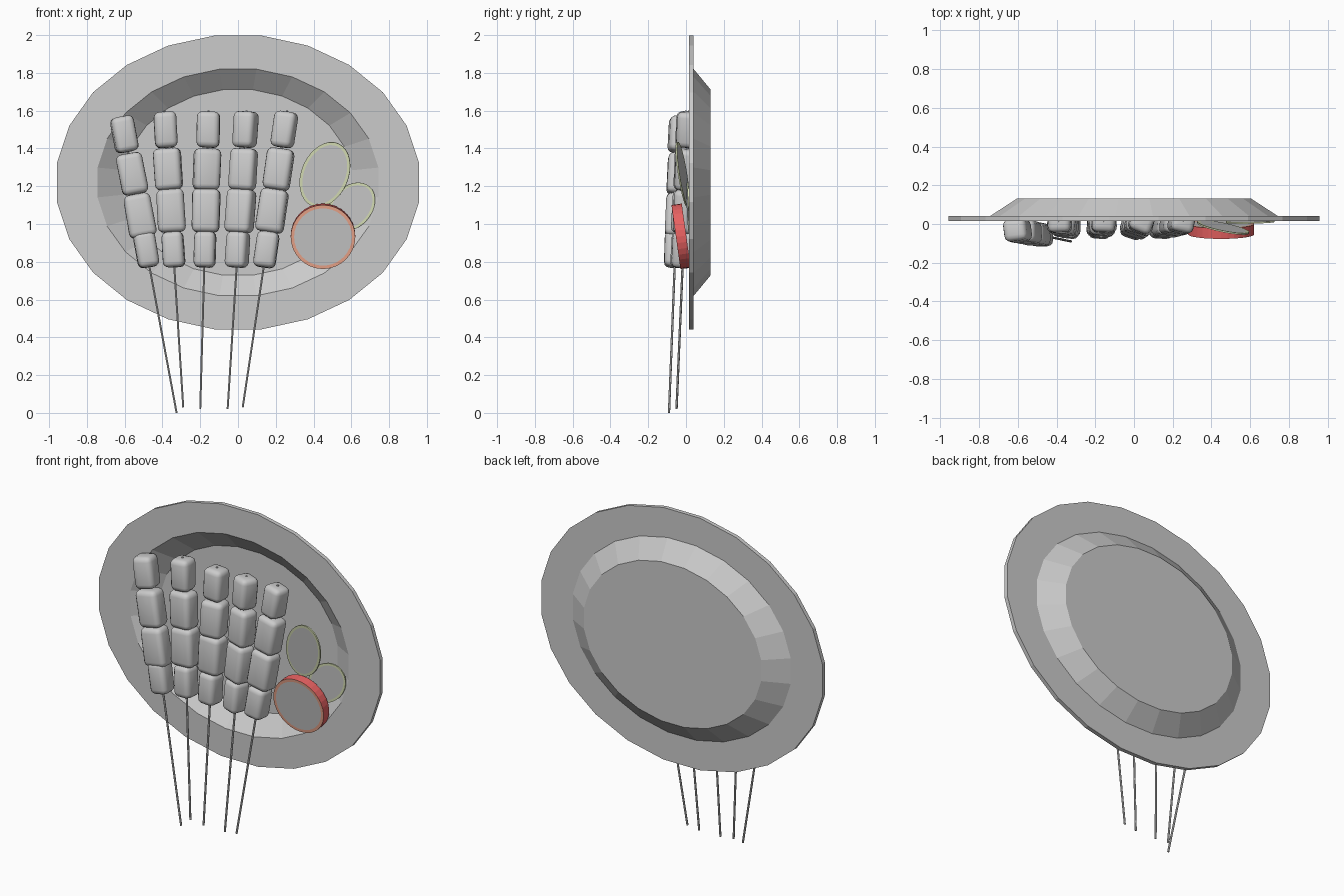
import bpy, bmesh, math, random
from mathutils import Vector, Matrix, Quaternion

if "Cube" in bpy.data.objects:
    bpy.data.objects.remove(bpy.data.objects["Cube"])

random.seed(4)


def material(name, rgb):
    m = bpy.data.materials.new(name)
    m.diffuse_color = (*rgb, 1)
    m.use_nodes = True
    m.node_tree.nodes["Principled BSDF"].inputs["Base Color"].default_value = m.diffuse_color
    return m


def finish(bm, name, matrix=None, mat=None):
    if matrix is not None:
        bm.transform(matrix)
    me = bpy.data.meshes.new(name)
    bm.to_mesh(me)
    bm.free()
    ob = bpy.data.objects.new(name, me)
    bpy.context.collection.objects.link(ob)
    if mat:
        me.materials.append(mat)
    return ob


def rings(name, profile, n, cap=False, matrix=None, mat=None, phase=0.0):
    """Join a list of elliptical rings (rx, rz, y) around the y axis."""
    bm = bmesh.new()
    loops = []
    for rx, rz, y in profile:
        loops.append([bm.verts.new((rx * math.cos(t), y, rz * math.sin(t)))
                      for t in (2 * math.pi * (i + phase) / n for i in range(n))])
    for a, b in zip(loops, loops[1:]):
        for i in range(n):
            j = (i + 1) % n
            bm.faces.new((a[i], a[j], b[j], b[i]))
    if cap:
        bm.faces.new(loops[0][::-1])
        bm.faces.new(loops[-1])
    bmesh.ops.recalc_face_normals(bm, faces=bm.faces)
    return finish(bm, name, matrix, mat)


# oval plate: floor, wall and rim, front then back
rings("plate", [(0.61, 0.495, 0.108), (0.75, 0.605, 0.016), (0.967, 0.784, 0.016),
                (0.967, 0.784, 0.041), (0.75, 0.605, 0.041), (0.61, 0.495, 0.131)],
      24, cap=True, matrix=Matrix.Translation((0, 0, 1.22)), phase=0.5)

# skewers: stick bottom, stick top, roll about the stick
skewers = [
    ((-0.325, -0.09, 0.0), (-0.615, -0.03, 1.56), 5),
    ((-0.29, -0.05, 0.03), (-0.39, 0.017, 1.60), -5),
    ((-0.20, -0.05, 0.02), (-0.155, 0.017, 1.60), 0),
    ((-0.055, -0.05, 0.02), (0.045, 0.017, 1.60), -20),
    ((0.025, -0.05, 0.03), (0.26, 0.017, 1.60), -10),
]
# meat pieces up the stick: height, width, length
pieces = [(0.865, 0.115, 0.19), (1.07, 0.145, 0.23), (1.29, 0.14, 0.22), (1.50, 0.12, 0.19)]


def meat(name, centre, rot, w, h):
    bm = bmesh.new()
    bmesh.ops.create_cube(bm, size=1)
    for v in bm.verts:
        v.co.x *= w * random.uniform(0.95, 1.05)
        v.co.y *= 0.115 * random.uniform(0.95, 1.05)
        v.co.z *= h * random.uniform(0.98, 1.02)
    bmesh.ops.bevel(bm, geom=bm.edges[:], offset=0.03, segments=3, profile=0.5,
                    affect='EDGES', clamp_overlap=True)
    ob = finish(bm, name, Matrix.Translation(centre) @ rot.to_matrix().to_4x4())
    bpy.context.view_layer.objects.active = ob
    ob.select_set(True)
    bpy.ops.object.shade_smooth_by_angle(angle=math.radians(35))
    ob.select_set(False)


for k, (a, b, roll) in enumerate(skewers):
    a, b = Vector(a), Vector(b)
    d = b - a
    rot = Vector((0, 0, 1)).rotation_difference(d)
    bm = bmesh.new()
    bmesh.ops.create_cone(bm, cap_ends=True, segments=6, radius1=0.006, radius2=0.006,
                          depth=d.length)
    finish(bm, f"skewer_stick_{k + 1}",
           Matrix.Translation((a + b) / 2) @ rot.to_matrix().to_4x4())
    for p, (z, w, h) in enumerate(pieces):
        if k == 0:
            z -= 0.025 * (p > 0)
        centre = a + d * ((z - a.z) / d.z)
        spin = Quaternion((0, 0, 1), math.radians(roll + random.uniform(-6, 6)))
        meat(f"meat_{k + 1}_{p + 1}", centre, rot @ spin, w, h)


def garnish(name, centre, rx, rz, thick, rim, tilt, skin, edge, n):
    """Slice with a coloured skin, a rim band on both faces and plain middles."""
    rxd, ryd, rzd = (math.radians(t) for t in tilt)
    m = (Matrix.Translation(centre) @ Matrix.Rotation(rzd, 4, 'Z')
         @ Matrix.Rotation(rxd, 4, 'X') @ Matrix.Rotation(ryd, 4, 'Y'))
    t = thick / 2
    rings(name + "_skin", [(rx, rz, -t), (rx, rz, t)], n, matrix=m, mat=skin)
    for side, y in (("front", -t), ("back", t)):
        band = [(rx, rz, y), (rx - rim, rz - rim, y)]
        rings(f"{name}_{side}_rim", band, n, matrix=m, mat=edge)
        bm = bmesh.new()
        face = [bm.verts.new(((rx - rim) * math.cos(q), y, (rz - rim) * math.sin(q)))
                for q in (2 * math.pi * i / n for i in range(n))]
        bm.faces.new(face if y < 0 else face[::-1])
        finish(bm, f"{name}_{side}_flesh", m)


red = material("tomato_skin", (0.8, 0.12, 0.12))
orange = material("tomato_rim", (0.88, 0.40, 0.27))
green = material("cucumber_rim", (0.70, 0.76, 0.48))

# tomato slice and two cucumber slices
garnish("tomato", (0.45, -0.026, 0.935), 0.171, 0.171, 0.055, 0.018, (8, 0, 0), red, orange, 32)
garnish("cucumber_upper", (0.46, -0.018, 1.262), 0.125, 0.182, 0.008, 0.016,
        (7, 25, -9), green, green, 32)
garnish("cucumber_lower", (0.60, 0.012, 1.09), 0.108, 0.145, 0.008, 0.014,
        (3, 42, 2), green, green, 32)
